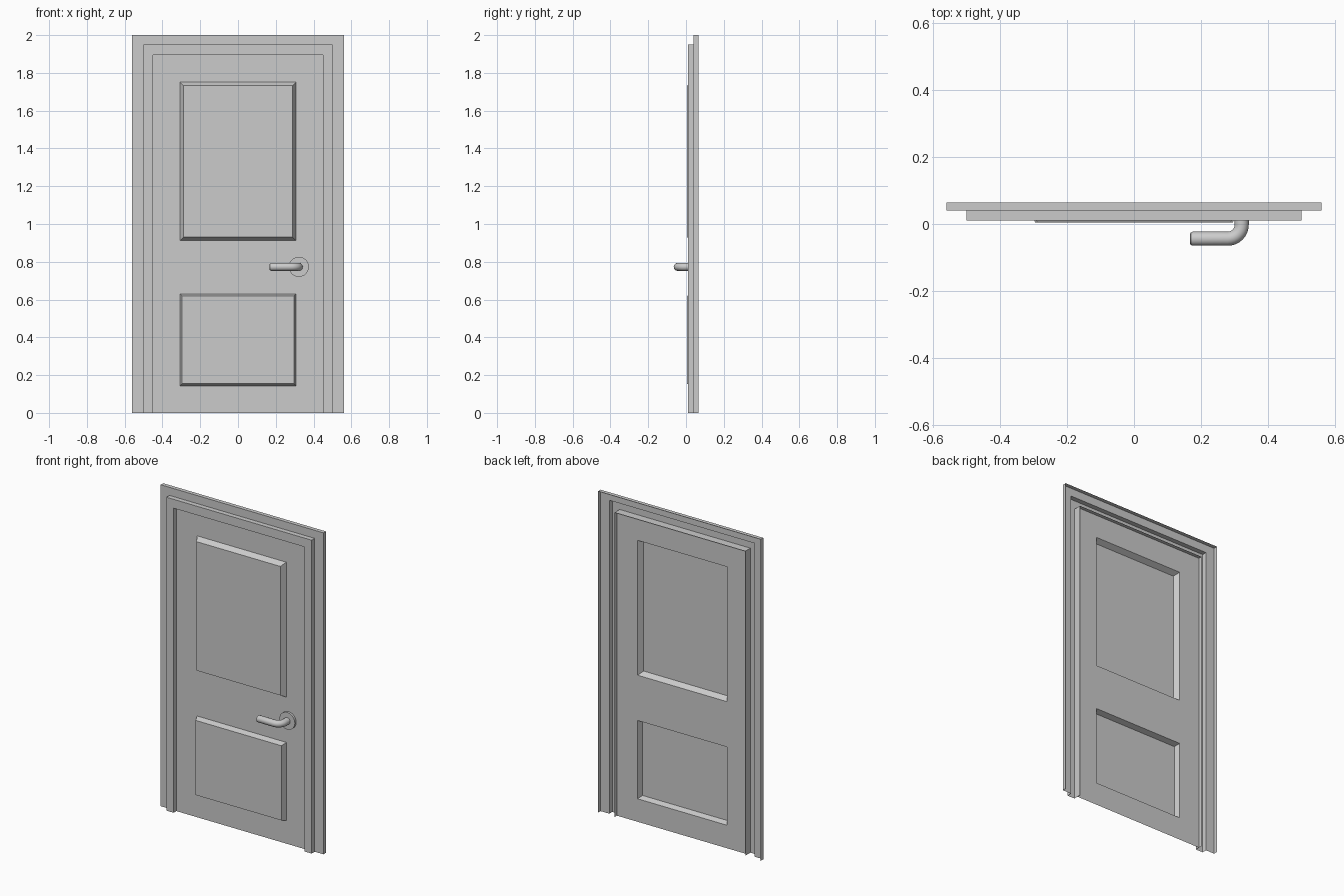
import bpy, bmesh, math
from mathutils import Matrix, Vector

if "Cube" in bpy.data.objects:
    bpy.data.objects.remove(bpy.data.objects["Cube"])

DOOR_Y = 0.037


def finish(bm, name):
    mesh = bpy.data.meshes.new(name)
    bm.to_mesh(mesh)
    bm.free()
    obj = bpy.data.objects.new(name, mesh)
    bpy.context.collection.objects.link(obj)
    return obj


def smooth(obj):
    bpy.ops.object.select_all(action='DESELECT')
    obj.select_set(True)
    bpy.context.view_layer.objects.active = obj
    bpy.ops.object.shade_smooth_by_angle(angle=math.radians(35))


# Stepped door frame: an open profile (half width, height, y) swept round an arch
profile = [(0.56, 2.0, 0.065), (0.56, 2.0, 0.04), (0.50, 1.95, 0.04),
           (0.50, 1.95, 0.01), (0.45, 1.895, 0.01), (0.45, 1.895, 0.06)]
bm = bmesh.new()
loops = [[bm.verts.new(p) for p in ((-w, y, 0), (-w, y, h), (w, y, h), (w, y, 0))]
         for w, h, y in profile]
for a, b in zip(loops, loops[1:]):
    for i in range(3):
        bm.faces.new((a[i], b[i], b[i + 1], a[i + 1]))
finish(bm, "door_frame")

# Door leaf: a thin sheet with two raised panels, hollow from behind
xs = [-0.45, -0.307, 0.307, 0.45]
zs = [0, 0.143, 0.63, 0.912, 1.751, 1.895]
bevels = {1: 0.016, 3: 0.026}
bm = bmesh.new()
grid = [[bm.verts.new((x, DOOR_Y, z)) for x in xs] for z in zs]
panels = []
for r in range(len(zs) - 1):
    for c in range(len(xs) - 1):
        f = bm.faces.new((grid[r][c], grid[r][c + 1], grid[r + 1][c + 1], grid[r + 1][c]))
        if c == 1 and r in bevels:
            panels.append((f, bevels[r]))
bm.normal_update()
for face, width in panels:
    bmesh.ops.inset_individual(bm, faces=[face], thickness=width)
    bmesh.ops.translate(bm, verts=face.verts, vec=(0, 0.004 - DOOR_Y, 0))
finish(bm, "door_leaf")

# Round plate behind the handle
hx, hz = 0.322, 0.773
bm = bmesh.new()
bmesh.ops.create_cone(bm, cap_ends=True, segments=32, radius1=0.053, radius2=0.053, depth=0.014,
                      matrix=Matrix.Translation((hx, DOOR_Y - 0.007, hz)) @ Matrix.Rotation(math.pi / 2, 4, 'X'))
smooth(finish(bm, "handle_plate"))

# Lever handle: a round tube bent towards the door centre, with a softened tip
bend, bar_y = 0.042, -0.044
path = [(hx, DOOR_Y, 1)]
for i in range(9):
    t = math.pi / 2 * i / 8
    path.append((hx - bend + bend * math.cos(t), bar_y + bend - bend * math.sin(t), 1))
path += [(0.176, bar_y, 1), (0.170, bar_y, 0.9), (0.167, bar_y, 0.7)]
bm = bmesh.new()
rings = []
for i, (x, y, s) in enumerate(path):
    p, n = path[max(i - 1, 0)], path[min(i + 1, len(path) - 1)]
    d = Vector((n[0] - p[0], n[1] - p[1], 0)).normalized()
    side = Vector((-d.y, d.x, 0))
    ring = []
    for k in range(20):
        a = 2 * math.pi * k / 20
        off = (side * math.cos(a) + Vector((0, 0, math.sin(a)))) * 0.021 * s
        ring.append(bm.verts.new(Vector((x, y, hz)) + off))
    rings.append(ring)
for a, b in zip(rings, rings[1:]):
    for k in range(20):
        bm.faces.new((a[k], a[(k + 1) % 20], b[(k + 1) % 20], b[k]))
bm.faces.new(rings[-1])
bmesh.ops.recalc_face_normals(bm, faces=bm.faces[:])
smooth(finish(bm, "lever_handle"))
